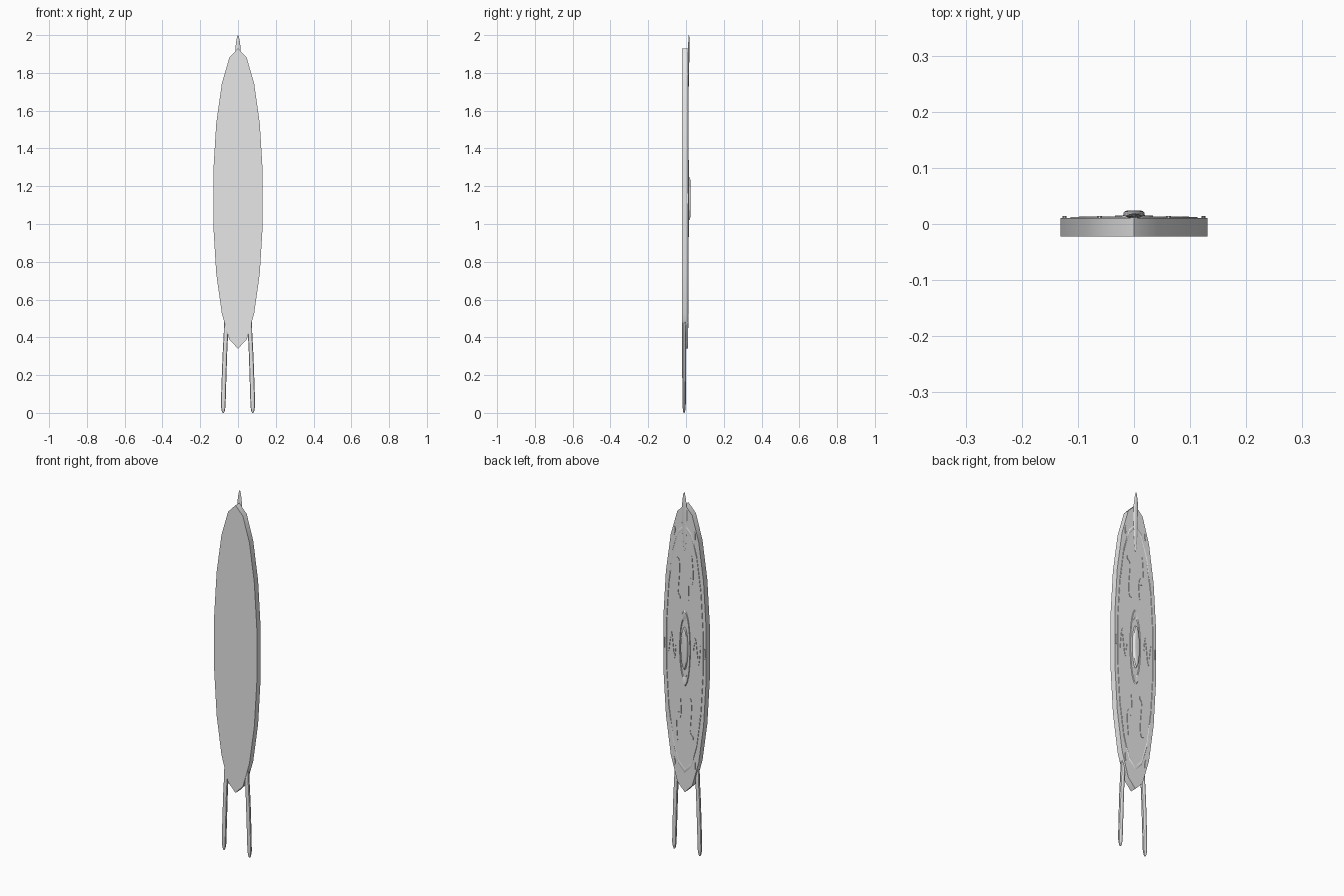
import bpy, bmesh, math

cube = bpy.data.objects.get("Cube")
if cube:
    bpy.data.objects.remove(cube, do_unlink=True)

SX, SZ, CZ = 0.133, 0.795, 1.135   # the round layout is stretched into a tall oval
FACE = 0.011                       # y of the decorated face

grey = bpy.data.materials.new("plain grey")
grey.use_nodes = True
grey.diffuse_color = (0.8, 0.8, 0.8, 1)
grey.node_tree.nodes["Principled BSDF"].inputs["Base Color"].default_value = (0.8, 0.8, 0.8, 1)


def oval(r, a):
    """Point on the stretched disc; angle is measured from the top."""
    return r * SX * math.sin(a), CZ + r * SZ * math.cos(a)


def finish(name, bm):
    bmesh.ops.recalc_face_normals(bm, faces=bm.faces)
    mesh = bpy.data.meshes.new(name)
    bm.to_mesh(mesh)
    bm.free()
    mesh.materials.append(grey)
    ob = bpy.data.objects.new(name, mesh)
    bpy.context.collection.objects.link(ob)
    bpy.ops.object.select_all(action='DESELECT')
    ob.select_set(True)
    bpy.context.view_layer.objects.active = ob
    bpy.ops.object.shade_smooth_by_angle(angle=math.radians(35))
    return ob


def skin(name, rings, closed=False):
    """Bridge a list of equal rings; cap the ends unless they meet."""
    bm = bmesh.new()
    rows = [[bm.verts.new(p) for p in ring] for ring in rings]
    n = len(rows[0])
    pairs = list(zip(rows, rows[1:]))
    if closed:
        pairs.append((rows[-1], rows[0]))
    else:
        bm.faces.new(rows[0])
        bm.faces.new(rows[-1])
    for a, b in pairs:
        for i in range(n):
            j = (i + 1) % n
            bm.faces.new((a[i], a[j], b[j], b[i]))
    return finish(name, bm)


def lathe(name, profile, n, closed=False):
    """Sweep a (radius, y) profile around the stretched disc."""
    rings = []
    for r, y in profile:
        pts = [oval(r, 2 * math.pi * i / n) for i in range(n)]
        rings.append([(x, y, z) for x, z in pts])
    return skin(name, rings, closed)


def loft(name, sections, n=10):
    """Horizontal elliptical sections: x, y, z, half width, half depth."""
    rings = []
    for x, y, z, rx, ry in sections:
        rings.append([(x + rx * math.cos(2 * math.pi * i / n),
                       y + ry * math.sin(2 * math.pi * i / n), z) for i in range(n)])
    return skin(name, rings)


def ribbon(name, path, width, angle, top):
    """Raised strip along a (radial, tangential) path, turned to an angle."""
    left, right = [], []
    for i, (u, v) in enumerate(path):
        a, b = path[max(i - 1, 0)], path[min(i + 1, len(path) - 1)]
        du, dv = b[0] - a[0], b[1] - a[1]
        d = math.hypot(du, dv)
        # strip narrows toward its ends
        w = width * (0.35 + 0.65 * math.sin(math.pi * i / (len(path) - 1)))
        for side, s in ((left, w), (right, -w)):
            p, q = u - dv / d * s, v + du / d * s
            side.append((SX * (p * math.sin(angle) + q * math.cos(angle)),
                         CZ + SZ * (p * math.cos(angle) - q * math.sin(angle))))
    rings = []
    for (lx, lz), (rx, rz) in zip(left, right):
        rings.append([(lx, FACE - 0.001, lz), (lx, top, lz),
                      (rx, top, rz), (rx, FACE - 0.001, rz)])
    return skin(name, rings)


# Eighteen-sided slab
lathe("body", [(1.0, -0.022), (1.0, FACE)], 18)

# Low angular border on the face
lathe("border_ring", [(0.87, FACE - 0.001), (0.86, FACE + 0.0015),
                      (0.845, FACE + 0.0015), (0.83, FACE - 0.001)], 18, closed=True)

# Central ring with a domed boss inside
lathe("centre_ring", [(0.265, FACE - 0.001), (0.255, 0.015), (0.215, 0.015),
                      (0.20, FACE - 0.001)], 32, closed=True)
lathe("centre_boss", [(0.15, FACE - 0.001), (0.14, 0.02), (0.125, 0.0225),
                      (0.09, 0.024), (0.04, 0.024)], 32)

# Six wavy ornaments and six small studs near the edge
wave = [(0.40 + 0.33 * t / 14, 0.075 * math.sin(2 * math.pi * t / 14 * 1.1)) for t in range(15)]
stud = [(0.91, -0.03), (0.925, -0.015), (0.93, 0.0), (0.925, 0.015), (0.91, 0.03)]
for k in range(6):
    angle = math.radians(30 + 60 * k)
    ribbon(f"wave_{k + 1}", wave, 0.024, angle, FACE + 0.0025)
    ribbon(f"stud_{k + 1}", stud, 0.026, angle, FACE + 0.003)

# Slim pointed feather at the top
loft("top_feather", [
    (0, 0.0120, 1.67, 0.002, 0.001), (0, 0.0125, 1.72, 0.008, 0.002),
    (0, 0.0130, 1.80, 0.013, 0.003), (0, 0.0140, 1.88, 0.015, 0.004),
    (0, 0.0145, 1.93, 0.014, 0.004), (0, 0.0150, 1.97, 0.009, 0.003),
    (0, 0.0155, 1.99, 0.005, 0.002), (0, 0.0155, 2.00, 0.001, 0.001)])

# Pair of slender legs
for name, s in (("left_leg", 1), ("right_leg", -1)):
    loft(name, [
        (s * 0.078, -0.010, 0.000, 0.003, 0.003), (s * 0.078, -0.010, 0.010, 0.008, 0.006),
        (s * 0.078, -0.010, 0.035, 0.012, 0.009), (s * 0.076, -0.010, 0.120, 0.0125, 0.010),
        (s * 0.070, -0.010, 0.300, 0.012, 0.011), (s * 0.064, -0.010, 0.420, 0.0115, 0.011),
        (s * 0.064, -0.010, 0.490, 0.010, 0.010), (s * 0.062, -0.010, 0.530, 0.004, 0.004)])
